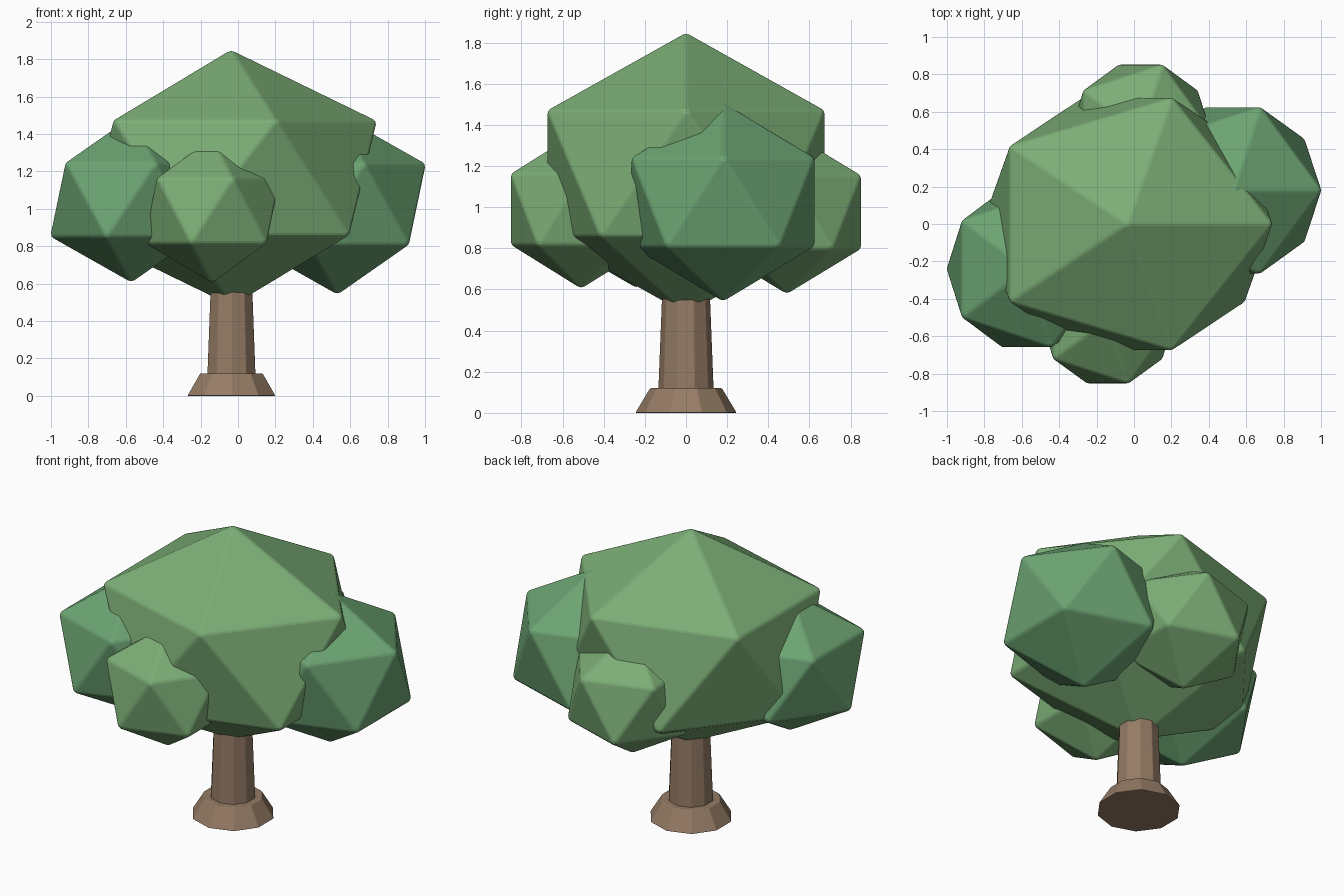
import bpy

if "Cube" in bpy.data.objects:
    bpy.data.objects.remove(bpy.data.objects["Cube"])


def material(name, color):
    m = bpy.data.materials.new(name)
    m.diffuse_color = (*color, 1)
    m.use_nodes = True
    m.node_tree.nodes["Principled BSDF"].inputs["Base Color"].default_value = m.diffuse_color
    return m


leaf = material("leaf_green", (0.20, 0.42, 0.18))
leaf_cool = material("leaf_cool_green", (0.15, 0.37, 0.17))
bark = material("bark_brown", (0.30, 0.20, 0.13))


def finish(name, mat, bevel):
    o = bpy.context.object
    o.name = name
    o.data.materials.append(mat)
    bpy.ops.object.transform_apply(location=False, rotation=False, scale=True)
    b = o.modifiers.new("soft_edges", 'BEVEL')
    b.width = bevel
    b.segments = 2
    b.limit_method = 'ANGLE'
    return o


def clump(name, center, radii, mat):
    """Faceted leaf mass: a stretched icosahedron with slightly softened edges."""
    bpy.ops.mesh.primitive_ico_sphere_add(subdivisions=1, radius=1, location=center)
    bpy.context.object.scale = radii
    finish(name, mat, 0.012)


def taper(name, r1, r2, z0, z1):
    """Ten-sided tapered trunk section."""
    bpy.ops.mesh.primitive_cone_add(vertices=10, radius1=r1, radius2=r2, depth=z1 - z0,
                                    location=(-0.035, 0, (z0 + z1) / 2))
    finish(name, bark, 0.004)


# Trunk and flared root collar
taper("root_flare", 0.247, 0.175, 0.0, 0.12)
taper("trunk", 0.137, 0.11, 0.06, 0.75)

# Crown and the smaller clumps around it
clump("main_crown", (-0.036, 0, 1.165), (0.87, 0.795, 0.685), leaf)
clump("right_clump", (0.53, 0.18, 1.025), (0.53, 0.525, 0.485), leaf_cool)
clump("left_clump", (-0.572, -0.24, 1.047), (0.483, 0.495, 0.442), leaf_cool)
clump("front_clump", (-0.14, -0.51, 0.99), (0.405, 0.405, 0.388), leaf)
clump("back_clump", (0.035, 0.49, 0.976), (0.425, 0.428, 0.4), leaf)
